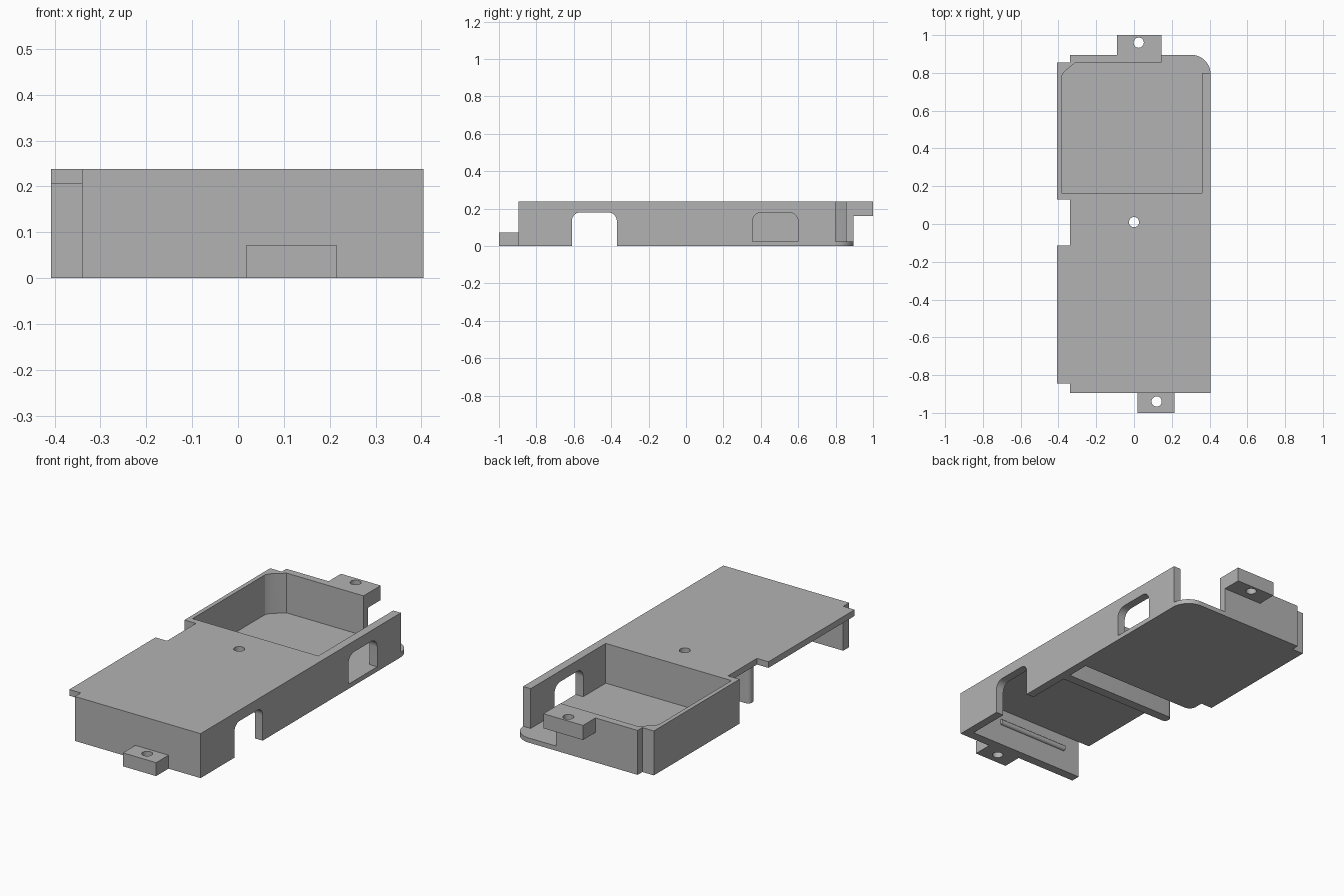
import bpy, bmesh
from math import sin, cos, pi

cube = bpy.data.objects.get("Cube")
if cube:
    bpy.data.objects.remove(cube, do_unlink=True)

grey = bpy.data.materials.new("plain grey")
grey.use_nodes = True
GREY = (0.45, 0.45, 0.45, 1)
grey.diffuse_color = GREY
grey.node_tree.nodes["Principled BSDF"].inputs["Base Color"].default_value = GREY

TOP = 0.238      # overall height
DECK = 0.205     # underside of the deck
FLOOR = 0.025    # tray floor thickness


def prism(name, pts, lo, hi, axis="z"):
    """Extrude a 2D outline from lo to hi along x (y,z outline) or z (x,y outline)."""
    def place(p, h):
        return (h, p[0], p[1]) if axis == "x" else (p[0], p[1], h)
    bm = bmesh.new()
    base = bm.faces.new([bm.verts.new(place(p, lo)) for p in pts])
    ext = bmesh.ops.extrude_face_region(bm, geom=[base])
    step = (hi - lo, 0, 0) if axis == "x" else (0, 0, hi - lo)
    bmesh.ops.translate(bm, vec=step, verts=[g for g in ext["geom"] if isinstance(g, bmesh.types.BMVert)])
    bmesh.ops.recalc_face_normals(bm, faces=bm.faces)
    mesh = bpy.data.meshes.new(name)
    bm.to_mesh(mesh)
    bm.free()
    mesh.materials.append(grey)
    ob = bpy.data.objects.new(name, mesh)
    bpy.context.scene.collection.objects.link(ob)
    return ob


def rect(a0, a1, b0, b1):
    return [(a0, b0), (a1, b0), (a1, b1), (a0, b1)]


def arc(cx, cy, r, start, end, n=10):
    return [(cx + r * cos(pi * (start + (end - start) * i / n) / 180),
             cy + r * sin(pi * (start + (end - start) * i / n) / 180)) for i in range(n + 1)]


def arch(a0, a1, b0, b1, r):
    """Opening with a square bottom and rounded top corners."""
    return ([(a0, b0), (a1, b0)] + arc(a1 - r, b1 - r, r, 0, 90)
            + arc(a0 + r, b1 - r, r, 90, 180))


def round_hole(x, y, r=0.027):
    return prism("hole_cutter", arc(x, y, r, 0, 345, 23), -0.1, 0.4)


def cut(ob, cutters):
    """Subtract each cutter from the part, then discard the cutters."""
    for c in cutters:
        c.hide_render = True
        mod = ob.modifiers.new("cut", "BOOLEAN")
        mod.operation, mod.solver, mod.object = "DIFFERENCE", "EXACT", c
    deps = bpy.context.evaluated_depsgraph_get()
    mesh = bpy.data.meshes.new_from_object(ob.evaluated_get(deps))
    ob.modifiers.clear()
    ob.data = mesh
    for c in cutters:
        bpy.data.objects.remove(c, do_unlink=True)


# Main body outline with notches on the left edge and one rounded corner
outline = ([(-0.34, -0.895), (0.405, -0.895)] + arc(0.305, 0.795, 0.1, 0, 90)
           + [(-0.34, 0.895), (-0.34, 0.855), (-0.408, 0.855), (-0.408, 0.13),
              (-0.34, 0.13), (-0.34, -0.115), (-0.408, -0.115), (-0.408, -0.845), (-0.34, -0.845)])
housing = prism("housing", outline, 0, TOP)

# Tray pocket with one chamfered corner, and the gap in its rear wall
pocket = prism("pocket_cutter", [(-0.385, 0.165), (0.36, 0.165), (0.36, 0.855),
                                 (-0.31, 0.855), (-0.37, 0.805), (-0.385, 0.78)], FLOOR, 0.4)
rear_gap = prism("rear_gap_cutter", rect(0.145, 0.5, 0.8, 1.0), FLOOR, 0.4)

# Room under the deck, open below and to one side
room = prism("room_cutter", [(-0.5, -0.845), (0.36, -0.845), (0.36, 0.045)]
             + arc(-0.3, 0.085, 0.04, 270, 180) + [(-0.5, 0.085)], -0.1, DECK)

# Side wall openings
doorway = prism("doorway_cutter", arch(-0.61, -0.37, -0.1, 0.18, 0.045), 0.3, 0.5, "x")
window = prism("window_cutter", arch(0.355, 0.6, FLOOR, 0.18, 0.05), 0.3, 0.5, "x")
cut(housing, [pocket, rear_gap, room, doorway, window, round_hole(0, 0.01)])

# Rib below the deck with a rounded free end
prism("rib", [(0.36, -0.13), (0.36, -0.08)] + arc(-0.295, -0.105, 0.025, 90, 270), 0, DECK)

# Snap ridge on the inside of the front wall
prism("snap_ridge", arc(-0.845, 0.13, 0.015, -90, 90), -0.24, 0.18, "x")

# Mounting tabs
front_tab = prism("front_tab", rect(0.018, 0.215, -1.0, -0.895), 0, 0.072)
cut(front_tab, [round_hole(0.12, -0.94)])
rear_tab = prism("rear_tab", rect(-0.09, 0.145, 0.895, 1.0), 0.16, TOP)
cut(rear_tab, [round_hole(0.025, 0.96)])

# Smooth the rounded surfaces and keep the corners crisp
for ob in bpy.context.scene.objects:
    ob.select_set(ob.type == "MESH")
bpy.context.view_layer.objects.active = housing
bpy.ops.object.shade_smooth_by_angle(angle=pi / 6)
